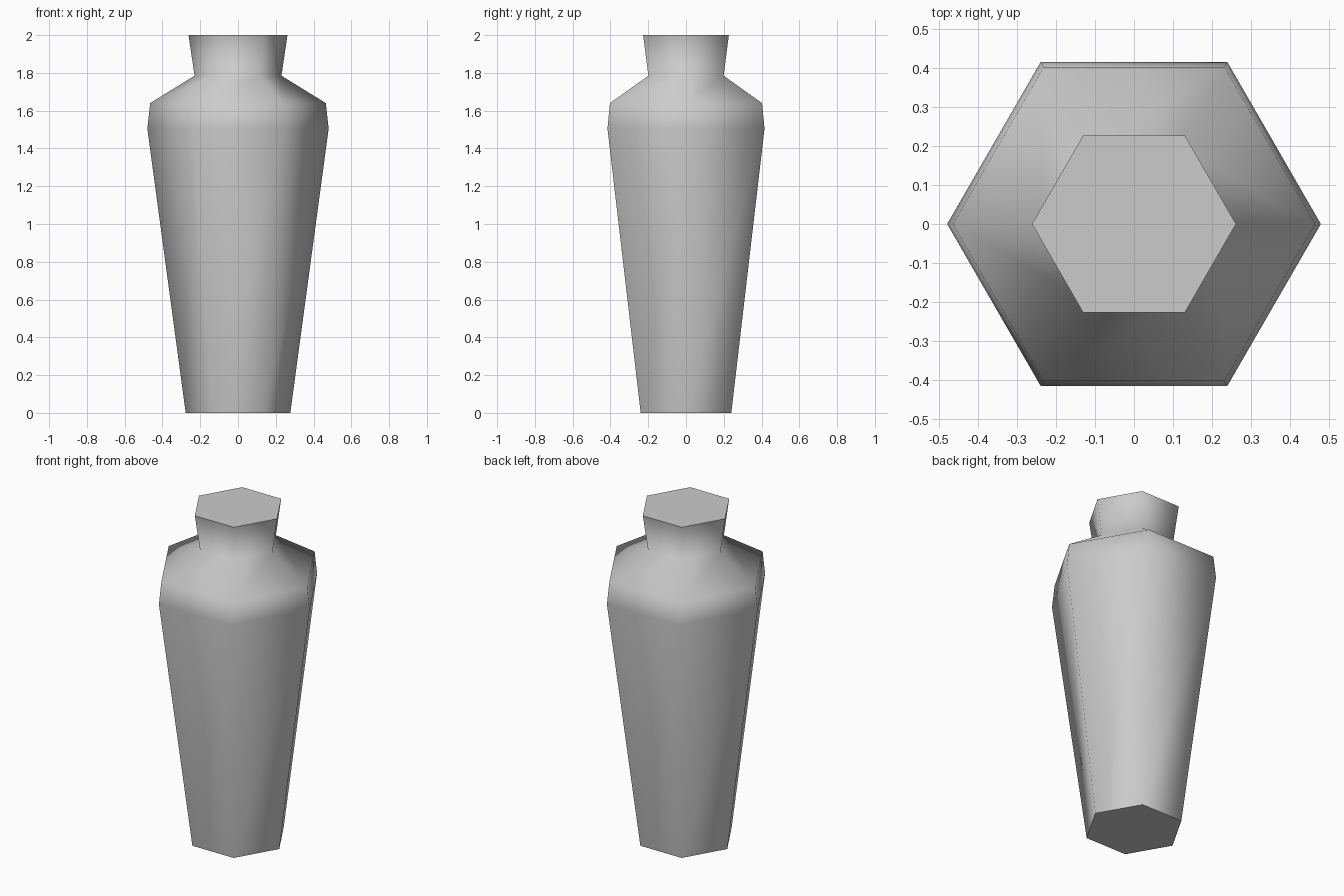
import bpy, bmesh, math

cube = bpy.data.objects.get("Cube")
if cube:
    bpy.data.objects.remove(cube, do_unlink=True)

SIDES = 6
# Radius and height of each ring, from foot to lip
PROFILE = [(0.277, 0), (0.48, 1.505), (0.465, 1.64), (0.23, 1.785), (0.262, 2)]

# Plain grey
grey = bpy.data.materials.new("plain grey")
grey.use_nodes = True
colour = (0.6, 0.6, 0.6, 1)
grey.diffuse_color = colour
grey.node_tree.nodes["Principled BSDF"].inputs["Base Color"].default_value = colour


def ring(bm, radius, z):
    angles = [math.tau * i / SIDES for i in range(SIDES)]
    return [bm.verts.new((radius * math.cos(a), radius * math.sin(a), z)) for a in angles]


# Six-sided vase: smooth wall, flat foot and flat closed top
bm = bmesh.new()
rings = [ring(bm, r, z) for r, z in PROFILE]
for low, high in zip(rings, rings[1:]):
    for i in range(SIDES):
        j = (i + 1) % SIDES
        bm.faces.new((low[i], low[j], high[j], high[i])).smooth = True
caps = [bm.faces.new(rings[0][::-1]), bm.faces.new(rings[-1])]
for cap in caps:
    cap.smooth = False
    for edge in cap.edges:
        edge.smooth = False

mesh = bpy.data.meshes.new("vase")
bm.to_mesh(mesh)
bm.free()
mesh.materials.append(grey)
vase = bpy.data.objects.new("vase", mesh)
bpy.context.collection.objects.link(vase)
